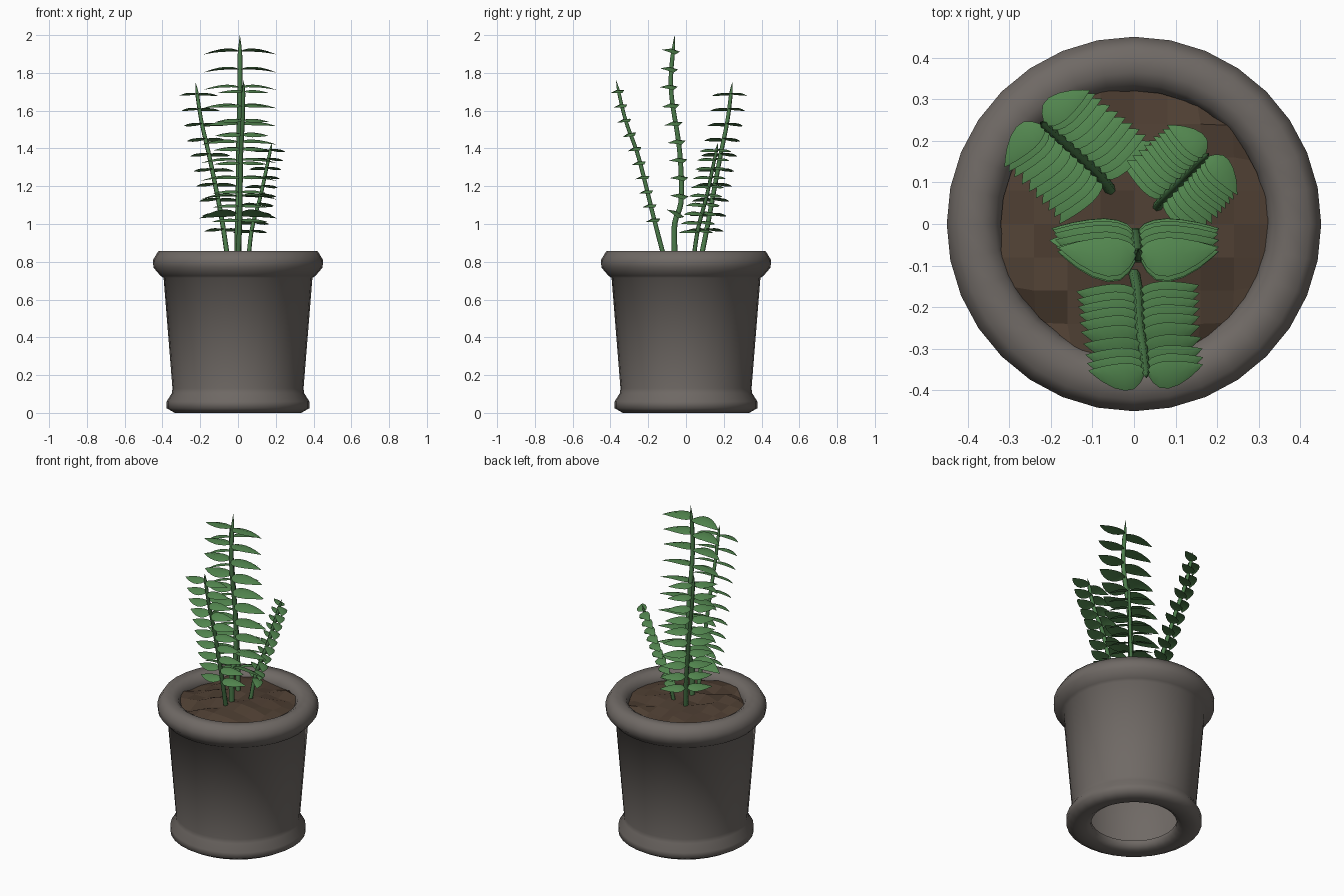
import bpy, bmesh, math, random
from mathutils import Vector

if "Cube" in bpy.data.objects:
    bpy.data.objects.remove(bpy.data.objects["Cube"])

random.seed(4)


def material(name, rgb):
    m = bpy.data.materials.new(name)
    m.diffuse_color = (*rgb, 1)
    m.use_nodes = True
    m.node_tree.nodes["Principled BSDF"].inputs["Base Color"].default_value = m.diffuse_color
    return m


POT = material("grey_clay", (0.16, 0.142, 0.13))
SOIL = material("brown_soil", (0.078, 0.05, 0.033))
LEAF = material("leaf_green", (0.085, 0.24, 0.078))
STEM = material("stem_green", (0.07, 0.2, 0.068))


def finish(bm, name, mat, angle=None):
    bmesh.ops.recalc_face_normals(bm, faces=bm.faces)
    me = bpy.data.meshes.new(name)
    bm.to_mesh(me)
    bm.free()
    me.materials.append(mat)
    ob = bpy.data.objects.new(name, me)
    bpy.context.collection.objects.link(ob)
    if angle:
        bpy.ops.object.select_all(action='DESELECT')
        ob.select_set(True)
        bpy.context.view_layer.objects.active = ob
        bpy.ops.object.shade_smooth_by_angle(angle=math.radians(angle))
    return ob


def skin(bm, rings):
    """Bridge successive closed rings of vertices with quads."""
    for a, b in zip(rings, rings[1:]):
        n = len(a)
        for i in range(n):
            j = (i + 1) % n
            bm.faces.new((a[i], a[j], b[j], b[i]))


# Pot: one lathed wall with a foot bead, a rolled rim and an open base
profile = [(0.24, 0.05), (0.24, 0.025), (0.27, 0.005), (0.335, 0.0), (0.378, 0.025),
           (0.378, 0.06), (0.35, 0.105), (0.347, 0.13), (0.394, 0.715),
           (0.41, 0.725), (0.448, 0.77), (0.45, 0.81), (0.422, 0.856),
           (0.365, 0.858), (0.335, 0.84), (0.32, 0.81), (0.32, 0.74)]
bm = bmesh.new()
SIDES = 32
rings = [[bm.verts.new((r * math.cos(2 * math.pi * i / SIDES),
                        r * math.sin(2 * math.pi * i / SIDES), z))
          for i in range(SIDES)] for r, z in profile]
skin(bm, rings)
pot = finish(bm, "pot", POT, 60)

# Soil: uneven flat-shaded grid pulled into a disc
bm = bmesh.new()
bmesh.ops.create_grid(bm, x_segments=10, y_segments=10, size=0.4)
bmesh.ops.delete(bm, geom=[f for f in bm.faces if all(v.co.length > 0.335 for v in f.verts)],
                 context='FACES')
for v in bm.verts:
    r = v.co.length
    if r > 0.335:
        v.co *= 0.335 / r
        r = 0.335
    v.co.z = 0.85 - 0.3 * r * r + random.uniform(-0.022, 0.013)
soil = finish(bm, "soil", SOIL)


def curve_point(pts, t):
    """Catmull-Rom point along a few control points, t in 0..1."""
    s = t * (len(pts) - 1)
    i = min(int(s), len(pts) - 2)
    f = s - i
    p1, p2 = pts[i], pts[i + 1]
    p0 = pts[i - 1] if i else 2 * p1 - p2
    p3 = pts[i + 2] if i + 2 < len(pts) else 2 * p2 - p1
    return 0.5 * (2 * p1 + (p2 - p0) * f + (2 * p0 - 5 * p1 + 4 * p2 - p3) * f * f
                  + (3 * p1 - p0 - 3 * p2 + p3) * f ** 3)


def tangent(pts, t):
    return (curve_point(pts, min(t + 0.02, 1)) - curve_point(pts, max(t - 0.02, 0))).normalized()


def t_at_height(pts, z):
    return min((i / 400 for i in range(401)), key=lambda t: abs(curve_point(pts, t).z - z))


# Leaf stations: distance along, half width, forward sweep (all in leaf lengths)
STATIONS = [(0.0, 0.05, 0.0), (0.08, 0.16, 0.03), (0.2, 0.235, 0.06), (0.36, 0.255, 0.06),
            (0.55, 0.22, 0.04), (0.75, 0.145, 0.0), (0.9, 0.065, -0.04), (1.0, 0.004, -0.07)]


def add_leaf(bm, base, side, fwd, up, size):
    rings = []
    for u, w, sweep in STATIONS:
        mid = base + (side * u + fwd * sweep) * size
        mid += up * size * (0.1 * u - 0.18 * u * u)      # slight arch, drooping at the tip
        ridge = 0.25 * w * size
        rings.append([bm.verts.new(p) for p in (
            mid + fwd * w * size, mid + up * ridge,
            mid - fwd * w * size, mid + up * ridge * 0.4)])
    skin(bm, rings)
    bm.faces.new(rings[0])
    bm.faces.new(rings[-1])


# Fronds: name, stem path, heading of the lean (degrees), leaf length, thickness,
# heights of the lowest and highest leaf pair
fronds = [
    ("front", [(0.0, -0.115, 0.82), (0.01, -0.17, 1.03), (0.015, -0.25, 1.35),
               (0.025, -0.32, 1.55), (0.03, -0.37, 1.76)], -87, 0.137, 0.014, 1.02, 1.7),
    ("tall", [(0.0, -0.06, 0.82), (0.0, -0.06, 1.0), (0.003, -0.025, 1.13), (0.005, -0.035, 1.4),
              (0.01, -0.08, 1.72), (0.01, -0.06, 2.0)], -90, 0.19, 0.018, 1.05, 1.915),
    ("back_left", [(-0.055, 0.08, 0.82), (-0.09, 0.125, 1.05), (-0.15, 0.18, 1.35),
                   (-0.195, 0.22, 1.55), (-0.225, 0.245, 1.75)], 132, 0.137, 0.014, 0.97, 1.685),
    ("back_right", [(0.055, 0.04, 0.82), (0.075, 0.065, 0.98), (0.12, 0.11, 1.15),
                    (0.15, 0.14, 1.29), (0.18, 0.17, 1.43)], 45, 0.118, 0.012, 0.96, 1.39),
]
PAIRS = 10
for name, path, heading, size, thick, low, high in fronds:
    pts = [Vector(p) for p in path]
    h = math.radians(heading)
    lean = Vector((math.cos(h), math.sin(h), 0))
    side = Vector((-math.sin(h), math.cos(h), 0))

    # Stem: six-sided tube tapering to a point
    bm = bmesh.new()
    rings = []
    for k in range(25):
        t = k / 24
        fwd = side.cross(tangent(pts, t)).normalized()
        r = thick * (1 - 0.3 * t) * min(1, (1 - t) / 0.07 + 0.03)
        c = curve_point(pts, t)
        rings.append([bm.verts.new(c + r * (side * math.cos(a) + fwd * math.sin(a)))
                      for a in (math.pi / 3 * i for i in range(6))])
    skin(bm, rings)
    bm.faces.new(rings[0])
    bm.faces.new(rings[-1])
    finish(bm, name + "_stem", STEM, 70)

    # Leaves: opposite pairs lying square to the stem, evenly spaced in height
    bm = bmesh.new()
    for k in range(PAIRS):
        t = t_at_height(pts, low + (high - low) * k / (PAIRS - 1))
        up = tangent(pts, t)
        fwd = side.cross(up).normalized()
        if fwd.dot(lean) < 0:
            fwd = -fwd
        for sgn in (1, -1):
            add_leaf(bm, curve_point(pts, t) + side * sgn * thick * 0.3, side * sgn, fwd, up,
                     size * (1.07 - 0.1 * t))
    finish(bm, name + "_leaves", LEAF, 50)
